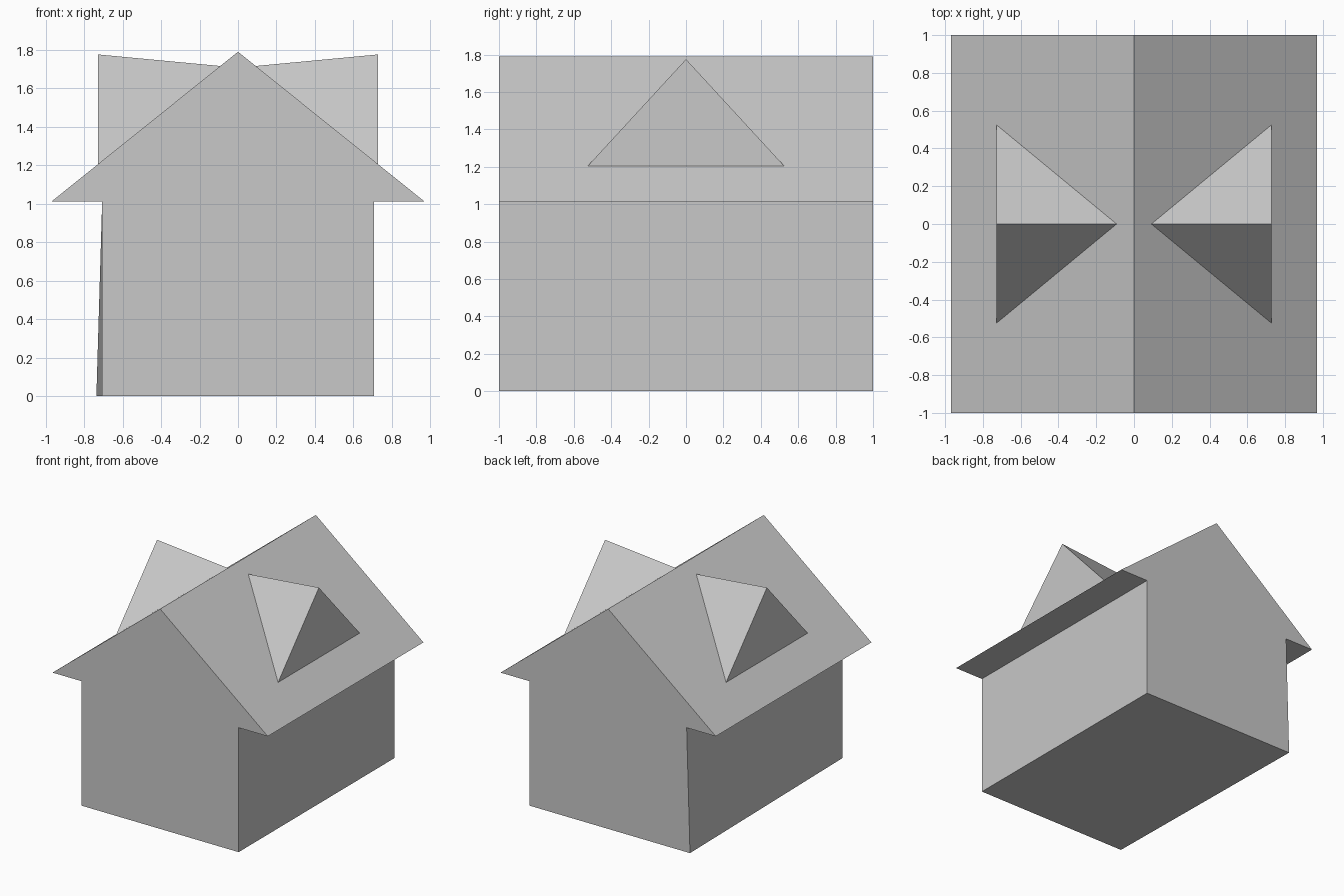
import bpy
import bmesh

cube = bpy.data.objects.get("Cube")
if cube:
    bpy.data.objects.remove(cube, do_unlink=True)

# Single flat colour
grey = bpy.data.materials.new("plain grey")
grey.use_nodes = True
grey.diffuse_color = (0.58, 0.58, 0.58, 1)
grey.node_tree.nodes["Principled BSDF"].inputs["Base Color"].default_value = grey.diffuse_color

WALL, EAVE_X, EAVE_Z, RIDGE_Z = 0.706, 0.968, 1.012, 1.789


def roof_z(x):
    """Height of the roof slope at a distance x from the ridge."""
    return RIDGE_Z - (RIDGE_Z - EAVE_Z) * abs(x) / EAVE_X


def finish(name, bm):
    bmesh.ops.recalc_face_normals(bm, faces=bm.faces)
    mesh = bpy.data.meshes.new(name)
    bm.to_mesh(mesh)
    bm.free()
    mesh.materials.append(grey)
    obj = bpy.data.objects.new(name, mesh)
    bpy.context.collection.objects.link(obj)
    return obj


# House body: gable outline with overhanging eaves, extruded front to back
outline = [(-WALL, 0), (WALL, 0), (WALL, EAVE_Z), (EAVE_X, EAVE_Z),
           (0, RIDGE_Z), (-EAVE_X, EAVE_Z), (-WALL, EAVE_Z)]
bm = bmesh.new()
front = bm.faces.new([bm.verts.new((x, -1, z)) for x, z in outline])
extruded = bmesh.ops.extrude_face_region(bm, geom=[front], use_keep_orig=True)
back_verts = [v for v in extruded["geom"] if isinstance(v, bmesh.types.BMVert)]
bmesh.ops.translate(bm, verts=back_verts, vec=(0, 2, 0))

# One back corner of the base kicks slightly outward
for v in back_verts:
    if v.co.x < 0 and v.co.z < 0.01:
        v.co.x -= 0.03
finish("house_body", bm)


# Pointed dormers, with an upright gable tapering back into the roof
def dormer(name, side):
    outer, inner, half, peak = 0.728, 0.092, 0.525, 1.775
    bm = bmesh.new()
    near, far, top, tip = [bm.verts.new((side * x, y, z)) for x, y, z in (
        (outer, -half, roof_z(outer)), (outer, half, roof_z(outer)),
        (outer, 0, peak), (inner, 0, roof_z(inner)))]
    for tri in ((near, far, top), (near, top, tip), (far, tip, top), (near, tip, far)):
        bm.faces.new(tri)
    # The underside rests on the roof, so only the exposed faces remain
    bmesh.ops.recalc_face_normals(bm, faces=bm.faces)
    hidden = [f for f in bm.faces if top not in f.verts]
    bmesh.ops.delete(bm, geom=hidden, context="FACES_ONLY")
    finish(name, bm)


for name, side in (("left_dormer", 1), ("right_dormer", -1)):
    dormer(name, side)
